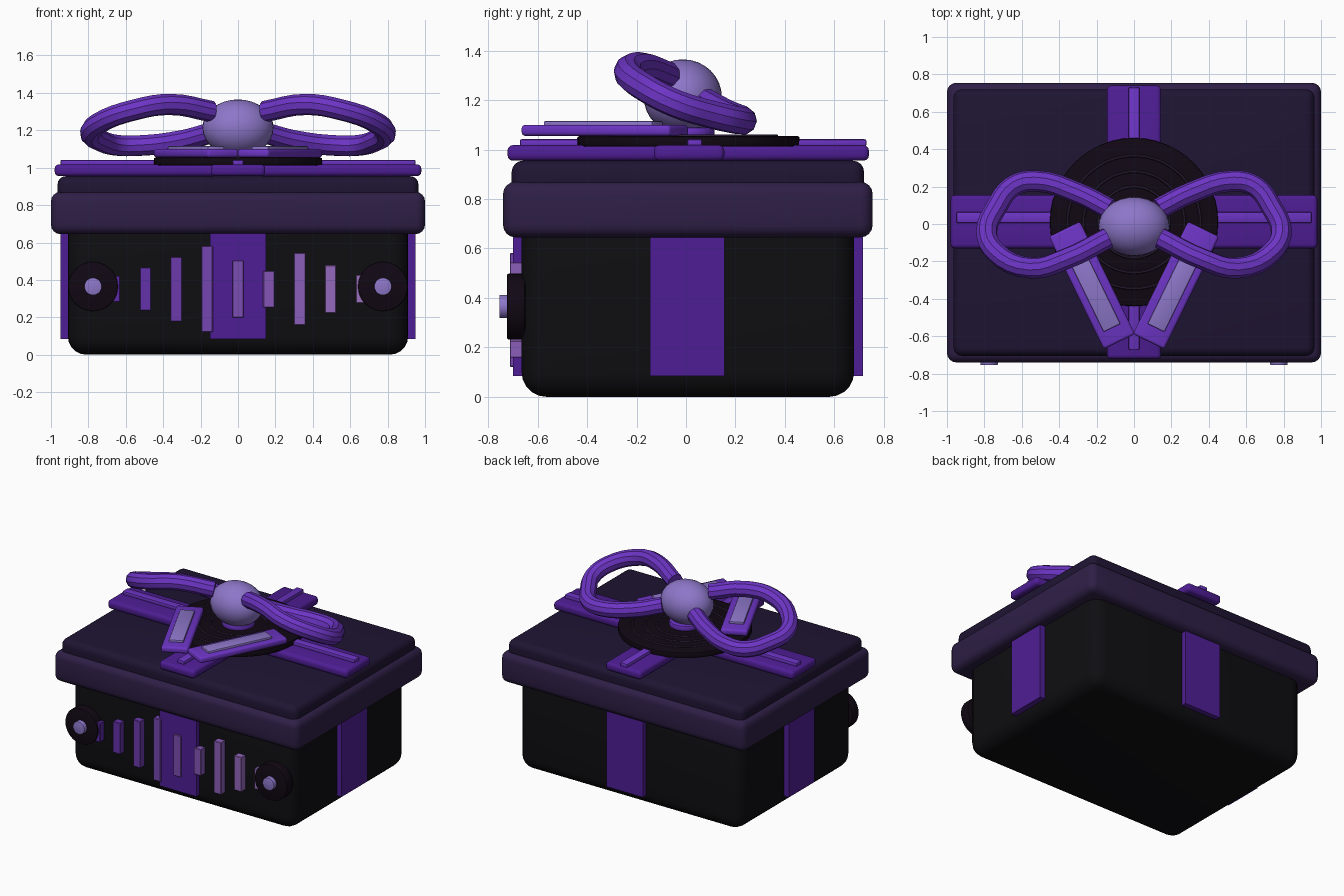
import bpy, math
from mathutils import Vector

if "Cube" in bpy.data.objects:
    bpy.data.objects.remove(bpy.data.objects["Cube"])


def material(name, rgb):
    m = bpy.data.materials.new(name)
    m.diffuse_color = [(c / 255) ** 2.2 for c in rgb] + [1]
    m.use_nodes = True
    m.node_tree.nodes["Principled BSDF"].inputs["Base Color"].default_value = m.diffuse_color
    return m


BLACK = material("body_black", (22, 22, 25))
LID = material("lid_violet", (50, 36, 72))
TOP = material("lid_top_violet", (36, 27, 54))
RIBBON = material("ribbon_purple", (80, 35, 148))
BOW = material("bow_purple", (108, 55, 195))
LILAC = material("lilac", (140, 118, 200))
DISC = material("disc_black", (24, 16, 26))
GROOVE = material("groove_grey", (46, 34, 56))


def finish(o, name, mat, bevel=0, segments=3):
    o.name = name
    o.data.materials.append(mat)
    if bevel:
        b = o.modifiers.new("bevel", 'BEVEL')
        b.width, b.segments = bevel, segments
        bpy.ops.object.modifier_apply(modifier=b.name)
    bpy.ops.object.shade_smooth_by_angle(angle=math.radians(35))
    return o


def box(name, mat, x, y, z, bevel=0, segments=3, turn=0):
    """Box from (min, max) ranges, optionally turned about its own z axis."""
    bpy.ops.mesh.primitive_cube_add(size=1, location=[sum(r) / 2 for r in (x, y, z)])
    o = bpy.context.object
    o.scale = [r[1] - r[0] for r in (x, y, z)]
    bpy.ops.object.transform_apply(location=False, rotation=False, scale=True)
    o.rotation_euler.z = turn
    return finish(o, name, mat, bevel, segments)


def disc(name, mat, r, loc, depth, facing_front=False, bevel=0.008):
    rot = (math.pi / 2, 0, 0) if facing_front else (0, 0, 0)
    bpy.ops.mesh.primitive_cylinder_add(vertices=48, radius=r, depth=depth, location=loc, rotation=rot)
    return finish(bpy.context.object, name, mat, bevel, 2)


# Box body and two-step lid
box("body", BLACK, (-.91, .91), (-.665, .68), (0, .75), .1, 5)
box("lid_rim", LID, (-1, 1), (-.74, .755), (.645, .87), .05, 4)
box("lid_top", TOP, (-.965, .965), (-.705, .72), (.80, .955), .045, 4)

# Ribbon over the lid, with raised centre strips
box("top_ribbon_across", RIBBON, (-.98, .98), (-.13, .155), (.955, 1.018), .022)
box("top_ribbon_along", RIBBON, (-.145, .145), (-.722, .74), (.955, 1.018), .022)
box("top_strip_across", BOW, (-.95, .95), (.005, .065), (1.012, 1.042), .008, 2)
box("top_strip_along", BOW, (-.03, .03), (-.672, .73), (1.012, 1.042), .008, 2)

# Ribbon down the four sides
box("front_ribbon", RIBBON, (-.15, .15), (-.70, -.655), (.085, .655))
box("back_ribbon", RIBBON, (-.15, .15), (.67, .715), (.085, .655))
for s, side in ((-1, "left"), (1, "right")):
    box(side + "_ribbon", RIBBON, sorted((s * .9, s * .95)), (-.145, .155), (.085, .655))

# Equaliser bars on the front, fading from purple to lilac
heights = (.14, .23, .345, .46, .305, .195, .385, .255, .15)
for i, h in enumerate(heights):
    x, t = -.66 + .165 * i, i / 8
    tint = material(f"bar_tint_{i}", [a + (b - a) * t for a, b in zip((92, 45, 165), (155, 112, 190))])
    box(f"level_bar_{i + 1}", tint, (x - .03, x + .03), (-.712, -.655), (.351 - h / 2, .351 + h / 2), .003, 1)

# Front dials
for s, side in ((-1, "left"), (1, "right")):
    disc(side + "_dial", DISC, .133, (s * .775, -.6875, .365), .075, True)
    disc(side + "_dial_cap", LILAC, .047, (s * .775, -.7275, .365), .055, True, .004)

# Grooved record under the bow
disc("record", DISC, .45, (0, .01, 1.033), .042)
for i, r in enumerate((.355, .27, .19)):
    bpy.ops.mesh.primitive_torus_add(major_radius=r, minor_radius=.008, major_segments=64,
                                     minor_segments=6, location=(0, .01, 1.055))
    finish(bpy.context.object, f"record_groove_{i + 1}", GROOVE)
disc("record_label", BOW, .11, (0, .005, 1.07), .04)

# Bow knot
bpy.ops.mesh.primitive_uv_sphere_add(segments=32, ring_count=16, radius=1, location=(0, -.013, 1.213))
knot = bpy.context.object
knot.scale = (.19, .158, .152)
finish(knot, "bow_knot", LILAC)

# Bow loops: tilted tubes, mirrored
LOOP = [(.13, .08, 1.19), (.30, .165, 1.145), (.53, .23, 1.118), (.65, .20, 1.12), (.735, .09, 1.145),
        (.788, -.04, 1.185), (.74, -.15, 1.24), (.55, -.235, 1.31), (.36, -.185, 1.338), (.14, -.075, 1.30)]
for s, side in ((-1, "left"), (1, "right")):
    curve = bpy.data.curves.new(side + "_loop_path", 'CURVE')
    curve.dimensions = '3D'
    curve.bevel_depth, curve.bevel_resolution = .057, 3
    curve.use_fill_caps, curve.resolution_u = True, 4
    sp = curve.splines.new('BEZIER')
    sp.bezier_points.add(len(LOOP) - 1)
    for bp, p in zip(sp.bezier_points, LOOP):
        bp.co = Vector((s * p[0], p[1], p[2]))
        bp.handle_left_type = bp.handle_right_type = 'AUTO'
    o = bpy.data.objects.new(side + "_bow_loop", curve)
    bpy.context.collection.objects.link(o)
    bpy.ops.object.select_all(action='DESELECT')
    o.select_set(True)
    bpy.context.view_layer.objects.active = o
    bpy.ops.object.convert(target='MESH')
    finish(bpy.context.object, side + "_bow_loop", BOW)

# Bow tails with lilac inlays
for s, side in ((-1, "left"), (1, "right")):
    cx, turn = s * .225, -s * math.radians(26)
    box(side + "_bow_tail", BOW, (cx - .093, cx + .093), (-.663, .007), (1.055, 1.1), .015, 3, turn)
    box(side + "_tail_inlay", LILAC, (cx - .05, cx + .05), (-.58, -.09), (1.09, 1.115), .006, 2, turn)
